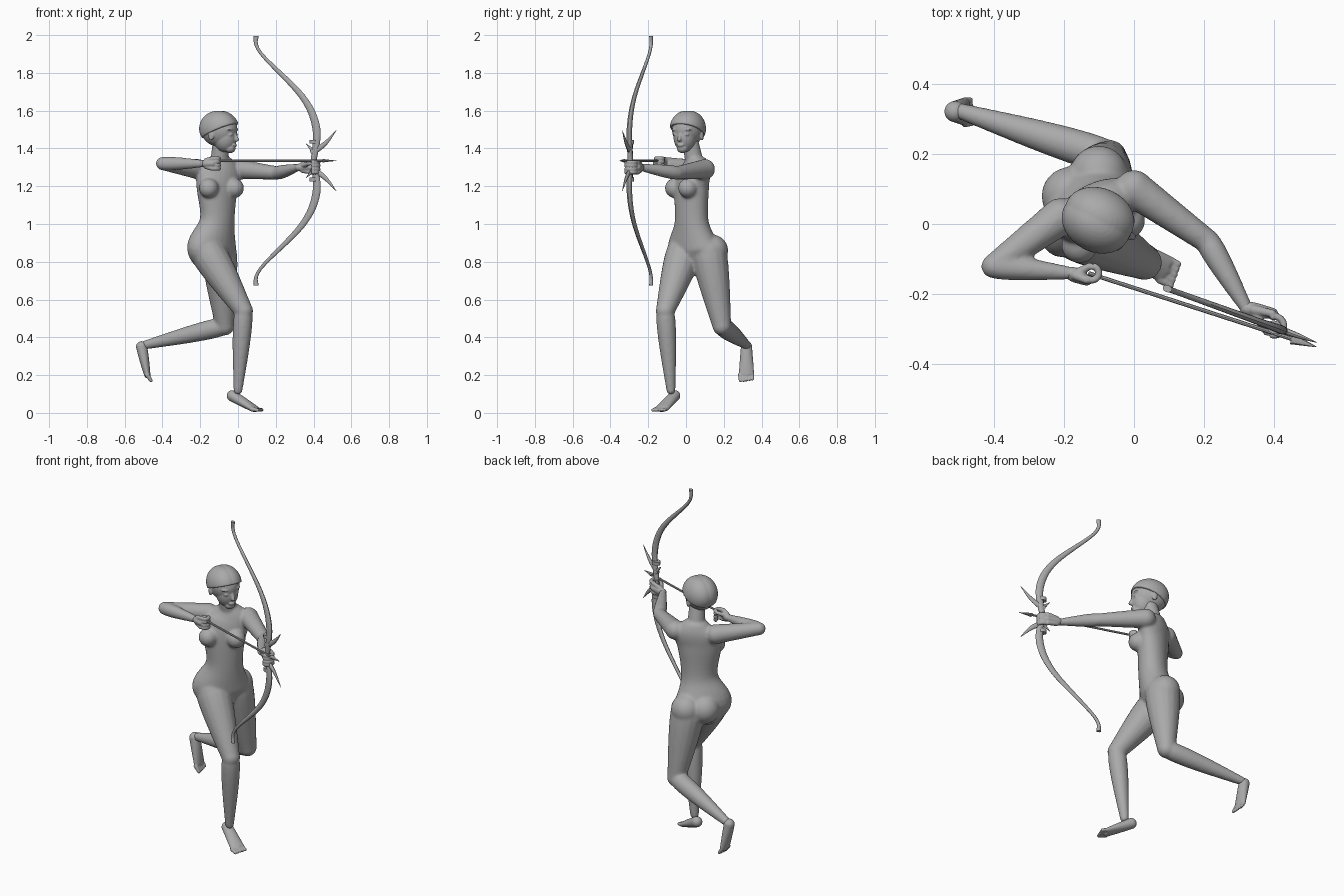
import bpy, bmesh
from math import atan2, cos, sin, pi, radians
from mathutils import Matrix, Vector

UP = Vector((0, 0, 1))
cube = bpy.data.objects.get("Cube")
if cube:
    bpy.data.objects.remove(cube, do_unlink=True)

grey = bpy.data.materials.new("plain_grey")
grey.use_nodes = True
grey.diffuse_color = (.4, .4, .4, 1)
grey.node_tree.nodes["Principled BSDF"].inputs["Base Color"].default_value = grey.diffuse_color


def spline(rows, steps=6):
    """Smooth curve through whole tuples of values."""
    smooth_rows = []
    for i in range(len(rows) - 1):
        before, start = rows[max(i - 1, 0)], rows[i]
        end, after = rows[i + 1], rows[min(i + 2, len(rows) - 1)]
        for k in range(steps):
            t = k / steps
            ease_in, ease_out = t * (1 - t) ** 2 / 2, t * t * (1 - t) / 2
            blend = t * t * (3 - 2 * t)
            smooth_rows.append([b + blend * (c - b) + ease_in * (c - a) - ease_out * (d - b)
                                for a, b, c, d in zip(before, start, end, after)])
    return smooth_rows + [rows[-1]]


def sweep(bm, rings, sides=16):
    """Skin elliptical rings, each a centre, half width, half depth and side angle."""
    loops = []
    for i, (centre, width, depth, angle) in enumerate(rings):
        previous, following = rings[max(i - 1, 0)][0], rings[min(i + 1, len(rings) - 1)][0]
        axis = (following - previous).normalized()
        side = Vector((cos(angle), sin(angle), 0))
        side = (side - axis * side.dot(axis)).normalized()
        normal = axis.cross(side)
        turns = [2 * pi * k / sides for k in range(sides)]
        loops.append([bm.verts.new(centre + side * width * cos(turn) + normal * depth * sin(turn))
                      for turn in turns])
    for lower, upper in zip(loops, loops[1:]):
        for k in range(sides):
            bm.faces.new((lower[k - 1], lower[k], upper[k], upper[k - 1]))
    bm.faces.new(loops[0])
    bm.faces.new(loops[-1])


def ball(bm, centre, radii, angle=0):
    place = (Matrix.Translation(centre) @ Matrix.Rotation(angle, 4, "Z")
             @ Matrix.Diagonal((*radii, 1)))
    bmesh.ops.create_uvsphere(bm, u_segments=32, v_segments=20, radius=1, matrix=place)


def limb(bm, start, end, first, last, bulge=0, flat_first=1, flat_last=1):
    """Tapered limb with round ends; the bulge sits nearer the start, like a muscle."""
    across = (end - start).cross(UP)
    angle = atan2(across.y, across.x)
    rings = []
    for k in range(13):
        t = k / 12
        radius = first + (last - first) * t + bulge * sin(pi * t ** .6)
        flat = flat_first + (flat_last - flat_first) * t
        rings.append((start.lerp(end, t), radius, radius * flat, angle))
    sweep(bm, rings)
    ball(bm, start, [first * flat_first] * 3)
    ball(bm, end, [last * flat_last] * 3)


def finish(name, bm, voxel=0, smoothing=0):
    bmesh.ops.recalc_face_normals(bm, faces=bm.faces)
    mesh = bpy.data.meshes.new(name)
    bm.to_mesh(mesh)
    bm.free()
    mesh.materials.append(grey)
    obj = bpy.data.objects.new(name, mesh)
    bpy.context.collection.objects.link(obj)
    if voxel:
        remesh = obj.modifiers.new("blend", "REMESH")
        remesh.mode, remesh.voxel_size, remesh.use_smooth_shade = "VOXEL", voxel, True
        soften = obj.modifiers.new("soften", "SMOOTH")
        soften.factor, soften.iterations = .5, smoothing
    else:
        bpy.ops.object.select_all(action="DESELECT")
        obj.select_set(True)
        bpy.context.view_layer.objects.active = obj
        bpy.ops.object.shade_smooth_by_angle(angle=radians(40))


# Joints of the pose
right_hip, left_hip = Vector((-.16, -.01, .85)), Vector((-.1, .12, .85))
right_knee, left_knee = Vector((.03, -.11, .54)), Vector((-.07, .19, .46))
right_ankle, left_ankle = Vector((0, -.08, .12)), Vector((-.49, .32, .36))
right_heel, left_heel = Vector((-.03, -.06, .09)), Vector((-.51, .32, .35))
right_sole, left_sole = Vector((.09, -.13, .02)), Vector((-.48, .32, .2))
right_shoulder, left_shoulder = Vector((-.21, .02, 1.29)), Vector((0, .1, 1.29))
right_elbow, left_elbow = Vector((-.4, -.12, 1.32)), Vector((.21, -.05, 1.27))
right_wrist, left_wrist = Vector((-.18, -.14, 1.32)), Vector((.32, -.24, 1.3))
right_grip, left_grip = Vector((-.12, -.14, 1.32)), Vector((.4, -.29, 1.3))

# Torso, whose sections turn steadily from hips to shoulders
body = bmesh.new()
sections = [(-.13, .05, .77, .08, .07), (-.14, .04, .87, .16, .1), (-.11, .03, 1.02, .1, .08),
            (-.11, .03, 1.2, .12, .08), (-.1, .05, 1.29, .12, .07), (-.1, .05, 1.35, .06, .05)]
sweep(body, [(Vector((x, y, z)), width, depth, .9 - .9 * (z - .8))
             for x, y, z, width, depth in spline(sections)], 24)
limb(body, Vector((-.1, .05, 1.3)), Vector((-.09, .02, 1.45)), .05, .043)
for breast in ((-.155, -.06, 1.19), (-.02, .01, 1.19)):
    ball(body, breast, [.052] * 3)
for buttock in ((-.18, .08, .86), (-.1, .14, .86)):
    ball(body, buttock, [.083] * 3)

# Legs and arms
for hip, knee, ankle in ((right_hip, right_knee, right_ankle), (left_hip, left_knee, left_ankle)):
    limb(body, hip, knee, .093, .05, .008)
    limb(body, knee, ankle, .046, .024, .01)
for shoulder, elbow, wrist in ((right_shoulder, right_elbow, right_wrist),
                               (left_shoulder, left_elbow, left_wrist)):
    limb(body, shoulder, elbow, .054, .035)
    limb(body, elbow, wrist, .035, .019, .005)
finish("body", body, .007, 10)

# Feet widening and flattening towards five toes
feet = bmesh.new()
for heel, sole in ((right_heel, right_sole), (left_heel, left_sole)):
    limb(feet, heel, sole, .03, .042, 0, 1, .4)
    heading = (sole - heel).normalized()
    across = heading.cross(UP).normalized()
    toe_way = (heading + UP * heading.z * -.7).normalized()
    for k in range(5):
        root = sole + across * .016 * (2 - k)
        limb(feet, root, root + toe_way * (.036 - .003 * k), .013 - .001 * k, .009)
finish("feet", feet, .004, 4)

# Hands: a flat palm, with four fingers and a thumb curled round the grip
hands = bmesh.new()
for wrist, grip, radius, opening in ((right_wrist, right_grip, .02, -2.6),
                                     (left_wrist, left_grip, .027, 2)):
    reach = grip - wrist
    outward = reach.cross(UP).normalized() * (1 if opening < 0 else -1)
    knuckles = grip + outward * radius - reach * .25
    limb(hands, wrist, knuckles, .019, .016, .003, 1, 1)
    for k in range(4):
        height = UP * .018 * (k - 1.5)
        limb(hands, wrist.lerp(knuckles, .3) + height * .6, knuckles + height, .014, .011)
        arc = []
        for step in range(11):
            angle = opening + (4 if opening < 0 else -4) * step / 10
            curl = Vector((cos(angle), sin(angle), 0)) * radius
            arc.append((grip + height + curl, .0105, .0105, angle))
        sweep(hands, arc, 10)
    thumb = grip - outward * radius + UP * .02
    limb(hands, wrist.lerp(grip, .3) + UP * .01, thumb - reach * .1, .014, .01)
finish("hands", hands, .004, 3)

# Head in its own turned frame
turn = radians(-26)
front = Vector((cos(turn), sin(turn), 0))
left = UP.cross(front)


def on_head(forward, sideways, height):
    return Vector((-.1, .01, height)) + front * forward + left * sideways


head = bmesh.new()
ball(head, on_head(0, 0, 1.5), (.1, .08, .09), turn)
ball(head, on_head(.035, 0, 1.46), (.064, .06, .08), turn)
ball(head, on_head(.065, 0, 1.4), (.028, .03, .025), turn)
ball(head, on_head(.092, 0, 1.417), (.01, .02, .009), turn)
limb(head, on_head(.09, 0, 1.485), on_head(.105, 0, 1.447), .007, .011)
for side in (-1, 1):
    ball(head, on_head(.08, side * .03, 1.473), (.015, .016, .009), turn)
    ball(head, on_head(.076, side * .034, 1.5), (.02, .024, .007), turn)
    ball(head, on_head(-.01, side * .078, 1.467), (.016, .009, .026), turn)
finish("head", head, .004, 5)

# Cropped hair: two lobes meeting at a parting, trimmed along a sloping hairline
hair = bmesh.new()
for side in (-1, 1):
    ball(hair, on_head(0, side * .01, 1.505), (.106, .082, .095), turn)
bmesh.ops.bisect_plane(hair, geom=hair.verts[:] + hair.edges[:] + hair.faces[:],
                       plane_co=on_head(0, 0, 1.49), plane_no=UP - front * .42, clear_inner=True)
bmesh.ops.holes_fill(hair, edges=[edge for edge in hair.edges if edge.is_boundary])
finish("hair", hair, .005, 3)

# Recurve bow with spikes and collars, the lower half mirroring the upper
arrow_height = 1.335
bow_angle = 1.22


def bow_ring(x, rise, thick, wide):
    return Vector((x, -.15 - .36 * x, arrow_height + rise)), thick, wide, bow_angle


bow = bmesh.new()
limb_curve = spline([(.4, 0, .014, .016), (.415, .17, .013, .022), (.34, .34, .01, .017),
                     (.12, .57, .008, .009), (.095, .66, .01, .014)])
spike_curve = spline([(.39, .04, .011, .017), (.46, .09, .008, .012), (.52, .16, .001, .001)])
barb_curve = [(.4, .05, .01, .013), (.36, .09, .001, .001)]
collar = [(.4, .09, .019, .023), (.4, .11, .019, .023)]
for flip in (1, -1):
    for curve in (limb_curve, spike_curve, barb_curve, collar):
        sweep(bow, [bow_ring(x, flip * rise, thick, wide) for x, rise, thick, wide in curve], 12)
finish("bow", bow)

# Arrow with a barbed head
arrow = bmesh.new()
tail, tip = Vector((-.13, -.14, arrow_height)), Vector((.52, -.35, arrow_height))
for profile in ([(0, .006, .006), (.93, .006, .006)], [(.89, .016, .009), (1, .001, .001)]):
    sweep(arrow, [(tail.lerp(tip, t), wide, thick, bow_angle) for t, wide, thick in profile], 8)
finish("arrow", arrow)
